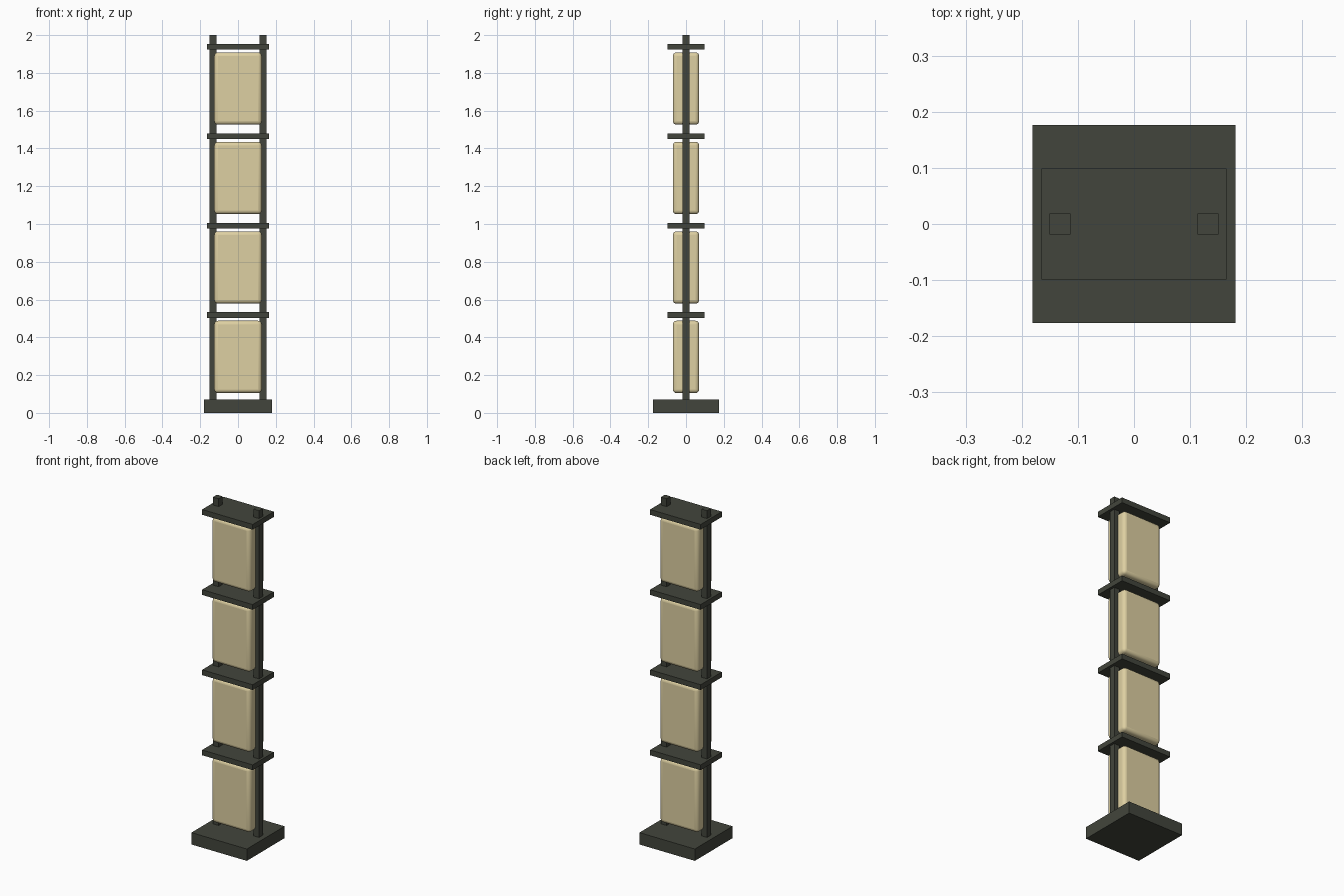
import bpy

if "Cube" in bpy.data.objects:
    bpy.data.objects.remove(bpy.data.objects["Cube"])


def material(name, rgb):
    m = bpy.data.materials.new(name)
    m.diffuse_color = (*rgb, 1)
    m.use_nodes = True
    m.node_tree.nodes["Principled BSDF"].inputs["Base Color"].default_value = m.diffuse_color
    return m


dark = material("dark_wood", (0.055, 0.06, 0.045))
cream = material("paper", (0.73, 0.63, 0.36))


def box(name, size, x, z0, mat, bevel=0):
    """Box of given size, centred on y = 0, with its bottom at z0."""
    bpy.ops.mesh.primitive_cube_add(size=1, location=(x, 0, z0 + size[2] / 2))
    ob = bpy.context.object
    ob.name = name
    ob.scale = size
    bpy.ops.object.transform_apply(location=False, rotation=False, scale=True)
    ob.data.materials.append(mat)
    if bevel:
        mod = ob.modifiers.new("rounded_edges", 'BEVEL')
        mod.width = bevel
        mod.segments = 4
        bpy.ops.object.shade_smooth_by_angle()
    return ob


# Foot of the lamp
box("base", (0.362, 0.352, 0.07), 0, 0, dark)

# Two uprights running from the base to the top
for side, x in (("left", -0.132), ("right", 0.132)):
    box(side + "_post", (0.037, 0.037, 1.94), x, 0.06, dark)

# Four rounded paper shades, each with a flat shelf above it
for i in range(4):
    z = i * 0.4735
    box(f"shade_{i + 1}", (0.252, 0.14, 0.383), 0, 0.105 + z, cream, bevel=0.02)
    box(f"shelf_{i + 1}", (0.33, 0.198, 0.031), 0, 0.502 + z, dark)
